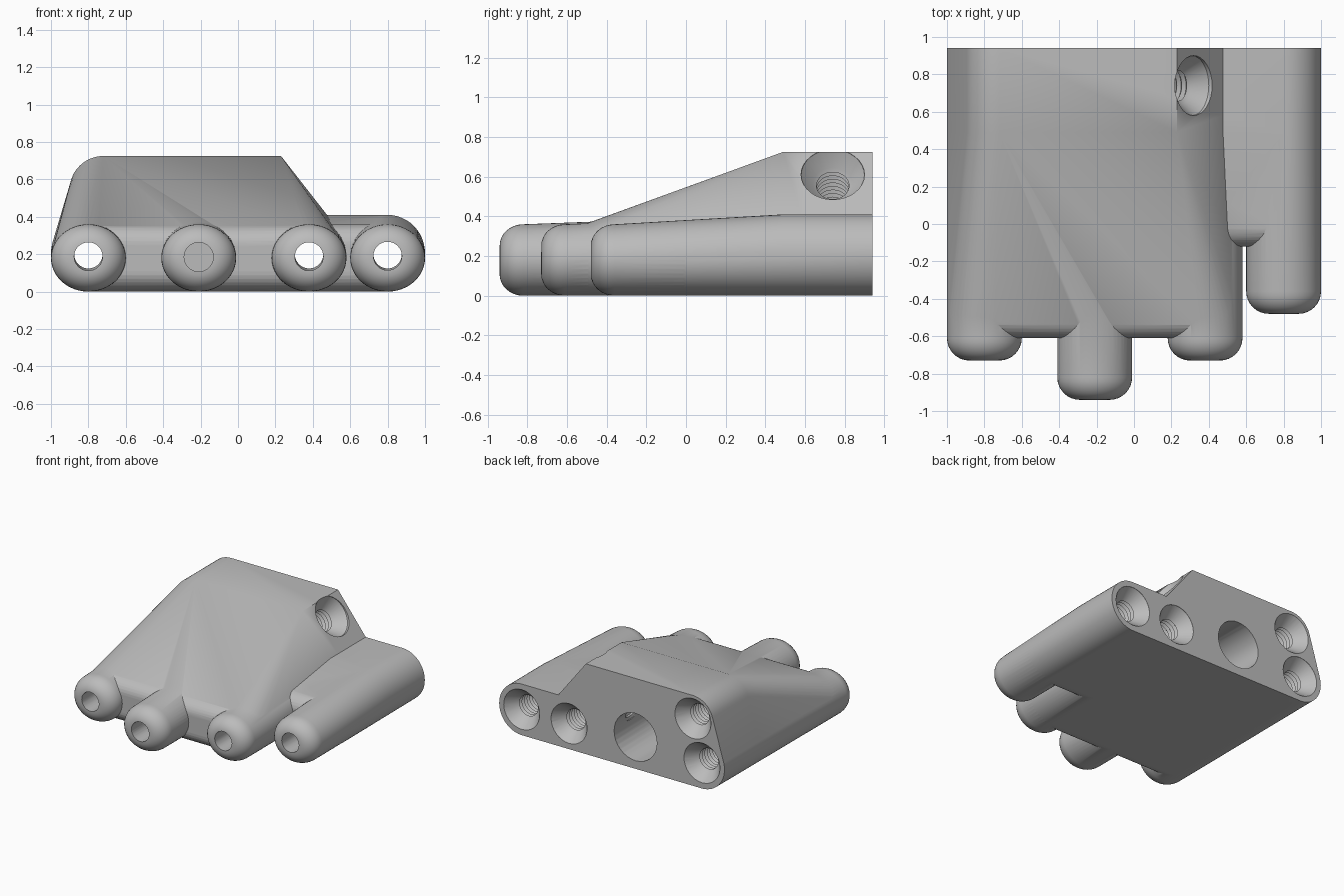
import bpy, bmesh
from math import cos, sin, pi
from mathutils import Vector

old = bpy.data.objects.get("Cube")
if old:
    bpy.data.objects.remove(old)

BACK, CREST, FILLET = 0.94, 0.49, 0.12

grey = bpy.data.materials.new("plain grey")
grey.use_nodes = True
grey.diffuse_color = (0.5, 0.5, 0.5, 1)
grey.node_tree.nodes["Principled BSDF"].inputs["Base Color"].default_value = (0.5, 0.5, 0.5, 1)


def add_object(name, bm):
    bmesh.ops.recalc_face_normals(bm, faces=bm.faces)
    mesh = bpy.data.meshes.new(name)
    bm.to_mesh(mesh)
    bm.free()
    mesh.materials.append(grey)
    ob = bpy.data.objects.new(name, mesh)
    bpy.context.collection.objects.link(ob)
    return ob


def ellipse(x, y, z, rx, rz, n=48):
    return [(x + rx * cos(2 * pi * i / n), y, z + rz * sin(2 * pi * i / n)) for i in range(n)]


def finger_points(x, front):
    """Tube with a rounded nose that grows slightly taller toward the back."""
    pts = []
    for i in range(9):
        a = pi / 2 * i / 8
        inset = FILLET * (1 - sin(a))
        pts += ellipse(x, front + FILLET * (1 - cos(a)), 0.18, 0.2 - inset, 0.18 - inset * 0.9)
    for y in (CREST, BACK):
        pts += ellipse(x, y, 0.205, 0.2, 0.205)
    return pts


def hull(name, pts):
    bm = bmesh.new()
    for p in pts:
        bm.verts.new(p)
    res = bmesh.ops.convex_hull(bm, input=bm.verts[:])
    spare = {v for key in ("geom_interior", "geom_unused") for v in res[key]
             if isinstance(v, bmesh.types.BMVert)}
    bmesh.ops.delete(bm, geom=list(spare), context='VERTS')
    return add_object(name, bm)


def lathe(name, start, end, profile, n=32):
    """Solid of revolution; profile holds (distance from start, radius)."""
    start, axis = Vector(start), (Vector(end) - Vector(start)).normalized()
    turn = axis.to_track_quat('Z', 'Y')
    bm = bmesh.new()
    rings = [[bm.verts.new(start + turn @ Vector((r * cos(2 * pi * i / n), r * sin(2 * pi * i / n), d)))
              for i in range(n)] for d, r in profile]
    for a, b in zip(rings, rings[1:]):
        for i in range(n):
            j = (i + 1) % n
            bm.faces.new((a[i], a[j], b[j], b[i]))
    bm.faces.new(rings[0])
    bm.faces.new(rings[-1])
    return add_object(name, bm)


def screw_profile(length, bore=None):
    """Countersink, ridged thread and an optional narrow bore."""
    prof = [(-0.05, 0.16), (0, 0.16), (0.075, 0.1)]
    d = 0.09
    while d < length:
        prof += [(d, 0.082), (d + 0.016, 0.1)]
        d += 0.032
    if bore:
        prof += [(d, 0.076), (bore, 0.076)]
    return prof


def combine(target, tool, operation):
    mod = target.modifiers.new(operation, 'BOOLEAN')
    mod.operation, mod.object, mod.solver = operation, tool, 'MANIFOLD'
    bpy.context.view_layer.objects.active = target
    bpy.ops.object.modifier_apply(modifier=mod.name)
    bpy.data.objects.remove(tool)


# Sloped main block with a rounded shoulder on one side and a slanted face on the other
block_points = finger_points(-0.8, -0.61) + finger_points(0.38, -0.61)
for y in (CREST, BACK):
    block_points += ellipse(-0.72, y, 0.545, 0.18, 0.18)
    block_points += [(0.23, y, 0.725), (0.44, y, 0.41)]
body = hull("block", block_points)

# Low web joining the outer finger
combine(body, hull("side_web", finger_points(0.38, -0.12) + finger_points(0.8, -0.12)), 'UNION')

# Four round-nosed fingers
for x, front in ((-0.8, -0.73), (-0.21, -0.94), (0.38, -0.73), (0.8, -0.48)):
    combine(body, hull("finger", finger_points(x, front)), 'UNION')

# Threaded holes running through three of the fingers
for x in (-0.8, 0.38, 0.8):
    combine(body, lathe("through_hole", (x, BACK, 0.205), (x, -1, 0.185), screw_profile(0.5, 2)), 'DIFFERENCE')

# Blind threaded hole in the shoulder
combine(body, lathe("shoulder_hole", (-0.72, BACK, 0.54), (-0.72, 0, 0.54), screw_profile(0.45)), 'DIFFERENCE')

# Wide socket at the back and its small blind hole at the front
combine(body, lathe("socket", (-0.21, BACK, 0.255), (-0.21, 0, 0.255), [(-0.05, 0.19), (1.2, 0.19)]), 'DIFFERENCE')
combine(body, lathe("nose_hole", (-0.21, -0.94, 0.185), (-0.21, 0, 0.185), [(-0.05, 0.078), (0.4, 0.078)]), 'DIFFERENCE')

# Set-screw hole from the slanted face into the socket
combine(body, lathe("set_screw_hole", (0.31, 0.74, 0.605), (-0.11, 0.74, 0.32), screw_profile(0.48)), 'DIFFERENCE')

body.name = "knuckle_block"
bpy.ops.object.select_all(action='DESELECT')
body.select_set(True)
bpy.context.view_layer.objects.active = body
bpy.ops.object.shade_smooth_by_angle(angle=0.5)
